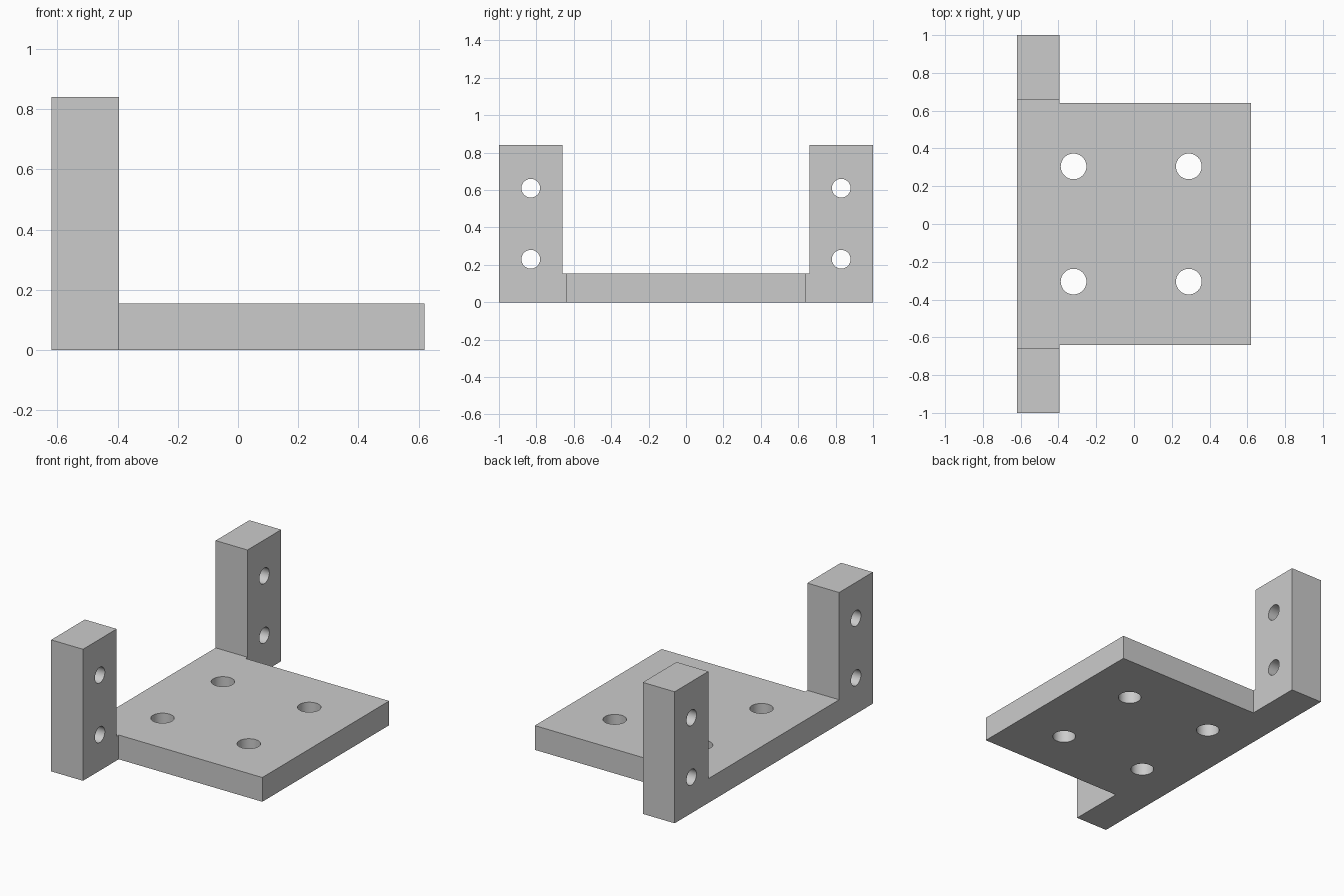
import bpy
import bmesh
from math import radians
from mathutils import Matrix

cube = bpy.data.objects.get("Cube")
if cube:
    bpy.data.objects.remove(cube, do_unlink=True)

# Main dimensions
X0, X1, X2 = -0.62, -0.395, 0.62           # rear face, post front, plate edge
PLATE_Y, POST_Y, END_Y = 0.64, 0.66, 1.0
PLATE_Z, POST_Z = 0.155, 0.84
POST_MID = (POST_Y + END_Y) / 2

grey = bpy.data.materials.new("plain_grey")
grey.use_nodes = True
grey.diffuse_color = (0.6, 0.6, 0.6, 1)
grey.node_tree.nodes["Principled BSDF"].inputs["Base Color"].default_value = (0.6, 0.6, 0.6, 1)


def make_object(name, bm):
    bmesh.ops.recalc_face_normals(bm, faces=bm.faces[:])
    mesh = bpy.data.meshes.new(name)
    bm.to_mesh(mesh)
    bm.free()
    mesh.materials.append(grey)
    obj = bpy.data.objects.new(name, mesh)
    bpy.context.collection.objects.link(obj)
    return obj


def raise_faces(bm, faces, height):
    """Extrude faces and set their new tops to the given height."""
    result = bmesh.ops.extrude_face_region(bm, geom=faces)["geom"]
    for v in result:
        if isinstance(v, bmesh.types.BMVert):
            v.co.z = height
    return [f for f in result if isinstance(f, bmesh.types.BMFace)]


# Base outline: rear strip cells plus the plate cell
bm = bmesh.new()
ys = [-END_Y, -POST_Y, -PLATE_Y, PLATE_Y, POST_Y, END_Y]
rear = [bm.verts.new((X0, y, 0)) for y in ys]
front = [bm.verts.new((X1, y, 0)) for y in ys]
edge = [bm.verts.new((X2, y, 0)) for y in ys[2:4]]
for i in range(len(ys) - 1):
    bm.faces.new((rear[i], front[i], front[i + 1], rear[i + 1]))
bm.faces.new((front[2], edge[0], edge[1], front[3]))

# Plate thickness, keeping the underside closed
bottom = bmesh.ops.duplicate(bm, geom=bm.faces[:])["geom"]
top = [f for f in bottom if isinstance(f, bmesh.types.BMFace)]
tops = raise_faces(bm, top, PLATE_Z)
bmesh.ops.delete(bm, geom=[f for f in top if f.is_valid], context="FACES_ONLY")
bmesh.ops.remove_doubles(bm, verts=bm.verts[:], dist=0.0001)

# Upright posts at both ends of the rear strip
ends = [f for f in bm.faces if abs(f.calc_center_median().y) > POST_Y
        and all(abs(v.co.z - PLATE_Z) < 0.001 for v in f.verts)]
raise_faces(bm, ends, POST_Z)
bmesh.ops.delete(bm, geom=[f for f in ends if f.is_valid], context="FACES_ONLY")
bmesh.ops.recalc_face_normals(bm, faces=bm.faces[:])
bmesh.ops.dissolve_limit(bm, angle_limit=radians(1), verts=bm.verts[:], edges=bm.edges[:])
bracket = make_object("mounting_bracket", bm)


# Bolt hole cutters
def add_drill(bm, centre, radius, depth, rotation):
    bmesh.ops.create_cone(bm, cap_ends=True, segments=48, radius1=radius, radius2=radius,
                          depth=depth, matrix=Matrix.Translation(centre) @ rotation)


bm = bmesh.new()
upright = Matrix.Identity(4)
sideways = Matrix.Rotation(radians(90), 4, "Y")
for side in (-1, 1):
    for x in (-0.32, 0.29):
        add_drill(bm, (x, side * 0.305, PLATE_Z / 2), 0.068, 0.4, upright)
    for z in (0.23, 0.61):
        add_drill(bm, ((X0 + X1) / 2, side * POST_MID, z), 0.05, 0.4, sideways)
drills = make_object("hole_cutters", bm)
drills.hide_render = True

# Cut the holes and keep the result as the final mesh
cut = bracket.modifiers.new("bolt_holes", "BOOLEAN")
cut.operation = "DIFFERENCE"
cut.solver = "EXACT"
cut.object = drills
bpy.context.view_layer.update()
depsgraph = bpy.context.evaluated_depsgraph_get()
final_mesh = bpy.data.meshes.new_from_object(bracket.evaluated_get(depsgraph))
bracket.modifiers.clear()
bracket.data = final_mesh
bpy.data.objects.remove(drills, do_unlink=True)

# Smooth hole walls, sharp edges elsewhere
bpy.ops.object.select_all(action="DESELECT")
bracket.select_set(True)
bpy.context.view_layer.objects.active = bracket
bpy.ops.object.shade_smooth_by_angle(angle=radians(30))
